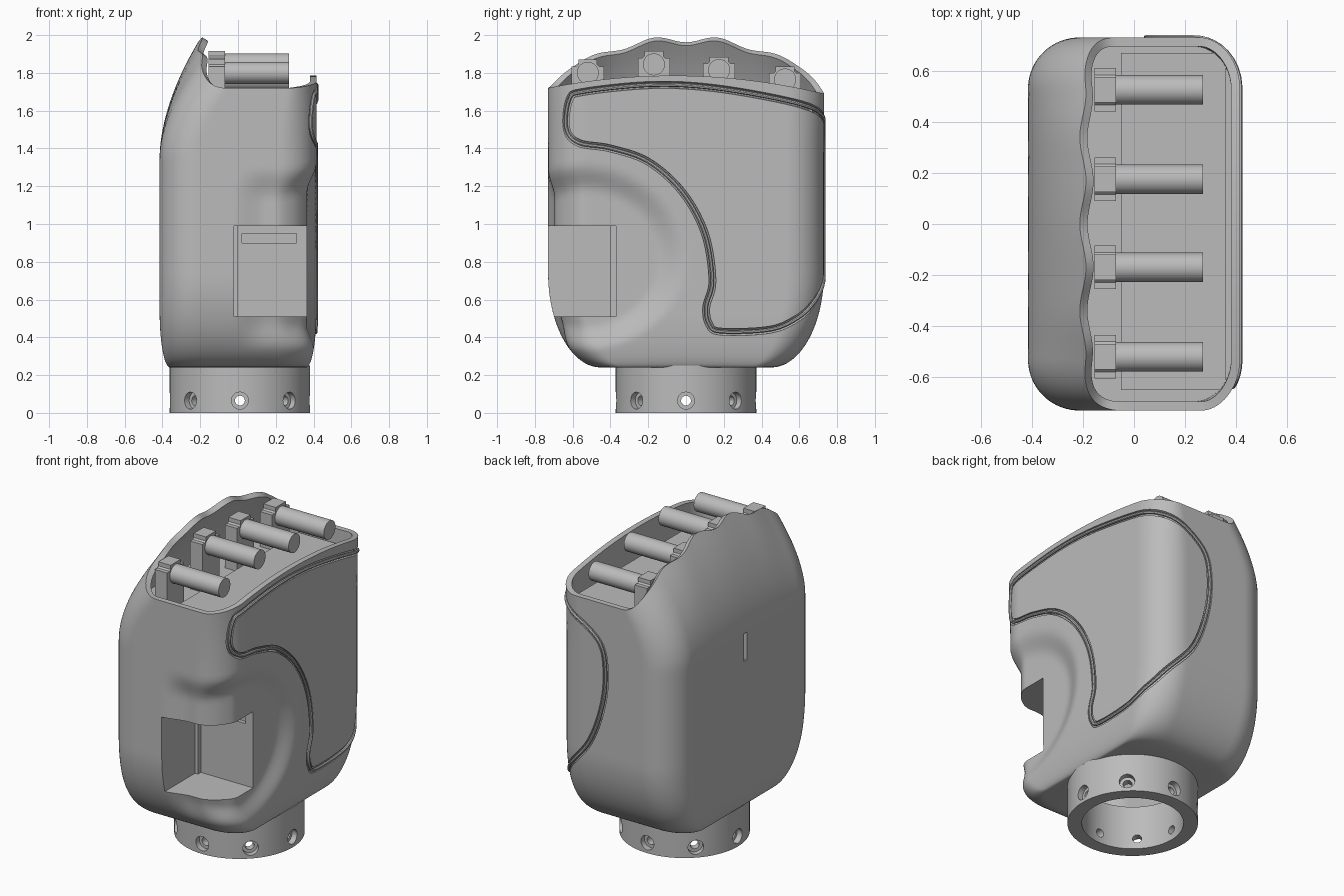
import bpy, bmesh, math
from mathutils import Vector, Matrix

cube = bpy.data.objects.get("Cube")
if cube:
    bpy.data.objects.remove(cube)

grey = bpy.data.materials.new("matte grey")
grey.use_nodes = True
grey.diffuse_color = (0.5, 0.5, 0.5, 1)
grey.node_tree.nodes["Principled BSDF"].inputs["Base Color"].default_value = (0.5, 0.5, 0.5, 1)

HX, HY, R, BASE = 0.415, 0.73, 0.2, 0.24
FLAT_X, FLAT_Y, ARC = HX - R, HY - R, R * math.pi / 2
PERIM = 4 * (FLAT_X + FLAT_Y + ARC)


# ---------- helpers ----------
def smooth(a, b, v):
    t = min(1, max(0, (v - a) / (b - a)))
    return t * t * (3 - 2 * t)


def make(name, bm):
    mesh = bpy.data.meshes.new(name)
    bm.to_mesh(mesh)
    bm.free()
    mesh.materials.append(grey)
    obj = bpy.data.objects.new(name, mesh)
    bpy.context.collection.objects.link(obj)
    return obj


def add_box(bm, lo, hi):
    lo, hi = Vector(lo), Vector(hi)
    mat = Matrix.Translation((lo + hi) / 2) @ Matrix.Diagonal((*(hi - lo), 1))
    return bmesh.ops.create_cube(bm, size=1, matrix=mat)["verts"]


def box(name, lo, hi):
    bm = bmesh.new()
    add_box(bm, lo, hi)
    return make(name, bm)


def add_rod(bm, a, b, r, n=32):
    a, b = Vector(a), Vector(b)
    mat = Matrix.Translation((a + b) / 2) @ (b - a).to_track_quat("Z", "Y").to_matrix().to_4x4()
    bmesh.ops.create_cone(bm, cap_ends=True, segments=n, radius1=r, radius2=r,
                          depth=(b - a).length, matrix=mat)


def rod(name, a, b, r, n=32):
    bm = bmesh.new()
    add_rod(bm, a, b, r, n)
    return make(name, bm)


def boolean(obj, cutter, op="DIFFERENCE"):
    mod = obj.modifiers.new("cut", "BOOLEAN")
    mod.operation, mod.object, mod.solver = op, cutter, "EXACT"
    cutter.hide_render = True
    bake(obj)


def bake(obj):
    bpy.context.view_layer.update()
    mesh = bpy.data.meshes.new_from_object(obj.evaluated_get(bpy.context.evaluated_depsgraph_get()))
    obj.modifiers.clear()
    obj.data = mesh


def shade(obj, angle=35):
    bpy.ops.object.select_all(action="DESELECT")
    obj.select_set(True)
    bpy.context.view_layer.objects.active = obj
    bpy.ops.object.shade_smooth_by_angle(angle=math.radians(angle))


# ---------- body surface ----------
def ring(s):
    """Point on a rounded rectangle, s measured from the middle of the palm side."""
    s %= PERIM
    x, y, d = HX, 0.0, Vector((0, 1))
    pos = Vector((x, y))
    for i, straight in enumerate((FLAT_Y, 2 * FLAT_X, 2 * FLAT_Y, 2 * FLAT_X, FLAT_Y)):
        if s <= straight:
            return pos + d * s
        s -= straight
        pos += d * straight
        inward = Vector((-d.y, d.x))
        a = min(s, ARC) / R
        if s <= ARC:
            return pos + d * R * math.sin(a) + inward * R * (1 - math.cos(a))
        s -= ARC
        pos += (d + inward) * R
        d = inward
    return pos


def back_top(y):
    k = max(0, 1 - (y / HY) ** 2)
    return 1.72 + 0.26 * k ** 0.75 + 0.018 * k * math.cos(2 * math.pi * (y - 0.17) / 0.34)


def rim(s):
    p = ring(s)
    palm = 1.785 - 0.08 * (p.y / HY) ** 2 - 0.015 * p.y / HY
    b = smooth(0.02, 0.27, (p.x + HX) / (2 * HX))
    return back_top(p.y) * (1 - b) + palm * b


def surface(s, z, inset=0.0):
    p = ring(s)
    low = lambda depth: math.sqrt(max(0, 1 - max(0, (BASE + depth - z) / depth) ** 2))
    fx = (p.x + HX) / (2 * HX)
    hx = 0.36 + 0.055 * low(0.3) - inset
    curl = min(1, max(0, (z - 1.35) / (back_top(p.y) - 1.35))) ** 1.8
    wave = 0.012 * math.cos(2 * math.pi * (p.y - 0.17) / 0.34)
    x0 = -hx + (0.215 + wave) * curl
    x = x0 + fx * (hx - x0)
    y = p.y / HY * (0.45 + 0.28 * low(0.5) - inset)
    # thumb hollow scooped from the front palm corner
    w = smooth(1, 0.7, math.hypot((y + 0.55) / 0.56, (z - 0.82) / 0.5))
    x, y = (x - 0.05 * w * smooth(0.1, 0.34, x),
            y + 0.035 * w * smooth(-0.03, 0.15, x) * smooth(-0.5, -0.65, y))
    return Vector((x, y, z))


def shell(name, top, inset=0.0, cols=220, rows=64, cap=False):
    bm = bmesh.new()
    grid = []
    for j in range(rows + 1):
        t = (j / rows) ** 1.5
        grid.append([bm.verts.new(surface(s, BASE + inset + (top(s) - BASE - inset) * t, inset))
                     for s in (PERIM * i / cols for i in range(cols))])
    for a, b in zip(grid, grid[1:]):
        for i in range(cols):
            k = (i + 1) % cols
            bm.faces.new((a[i], a[k], b[k], b[i]))
    bm.faces.new(grid[0][::-1])
    if cap:
        bm.faces.new(grid[-1])
    return make(name, bm)


cutters = []
body = shell("palm_shell", rim)
solid = body.modifiers.new("wall", "SOLIDIFY")
solid.thickness, solid.offset = 0.035, -1
bake(body)

# neck bore, thumb opening and rear slot
cutters.append(rod("bore_cutter", (0.01, 0, 0.1), (0.01, 0, 0.4), 0.29, 64))
cutters.append(box("thumb_cutter", (-0.02, -1, 0.51), (1, -0.37, 0.99)))
bm = bmesh.new()
for v in add_box(bm, (-0.6, -0.014, 1.17), (-0.3, 0.014, 1.37)):
    pass
bmesh.ops.bevel(bm, geom=[e for e in bm.edges if abs(e.verts[0].co.x - e.verts[1].co.x) > 0.1],
                offset=0.013, segments=4, affect="EDGES")
cutters.append(make("slot_cutter", bm))
for c in cutters:
    boolean(body, c)

# ---------- palm panel outline ----------
OUTLINE = [(-.62, 1.66), (-.54, 1.70), (-.2, 1.735), (.1, 1.725), (.45, 1.67), (.72, 1.6), (.92, 1.5),
           (1.0, 1.37), (1.0, 1.1), (.9, .8), (.72, .59), (.62, .5), (.48, .44), (.2, .43), (.13, .47),
           (.11, .56), (.14, .7), (.1, .95), (-.02, 1.17), (-.2, 1.33), (-.4, 1.4), (-.57, 1.43), (-.64, 1.51)]


def outline_path(steps=7):
    pts = [Vector(p) for p in OUTLINE]
    n = len(pts)
    for i in range(n):
        a, b, c, d = (pts[(i + k) % n] for k in (-1, 0, 1, 2))
        for j in range(steps):
            t = j / steps
            q = b + (c - a) * (t / 2) + (a * 2 - b * 5 + c * 4 - d) * (t * t / 2) \
                + (b * 3 - a - c * 3 + d) * (t ** 3 / 2)
            yield surface(q.x, q.y)


def tube(name, radius):
    curve = bpy.data.curves.new(name, "CURVE")
    curve.dimensions, curve.bevel_depth, curve.bevel_resolution = "3D", radius, 2
    path = list(outline_path())
    spline = curve.splines.new("POLY")
    spline.points.add(len(path) - 1)
    for sp, co in zip(spline.points, path):
        sp.co = (*co, 1)
    spline.use_cyclic_u = True
    temp = bpy.data.objects.new(name, curve)
    bpy.context.collection.objects.link(temp)
    bpy.context.view_layer.update()
    mesh = bpy.data.meshes.new_from_object(temp.evaluated_get(bpy.context.evaluated_depsgraph_get()))
    bpy.data.objects.remove(temp)
    mesh.materials.clear()
    mesh.materials.append(grey)
    obj = bpy.data.objects.new(name, mesh)
    bpy.context.collection.objects.link(obj)
    return obj


cutters.append(tube("groove_cutter", 0.02))
boolean(body, cutters[-1])
shade(body)
shade(tube("panel_bead", 0.01))

# ---------- thumb pocket lining ----------
lining = shell("thumb_pocket", lambda s: 1.3, inset=0.012, cols=160, rows=40, cap=True)
cutters.append(box("lining_bounds", (-0.06, -1, 0.47), (1, -0.33, 1.03)))
boolean(lining, cutters[-1], "INTERSECT")
boolean(lining, cutters[1])
cutters.append(box("ledge_cutter", (0.02, -0.47, 0.9), (0.31, -0.345, 0.95)))
boolean(lining, cutters[-1])
shade(lining)
box("pocket_corner_strip", (-0.03, -0.4, 0.505), (0.0, -0.36, 0.995))

# ---------- deck under the fingers ----------
bm = bmesh.new()
deck = bm.faces.new([bm.verts.new(surface(PERIM * i / 120, 1.55, 0.02)) for i in range(120)])
up = bmesh.ops.extrude_face_region(bm, geom=[deck])["geom"]
bmesh.ops.translate(bm, vec=(0, 0, 0.03), verts=[g for g in up if isinstance(g, bmesh.types.BMVert)])
bmesh.ops.recalc_face_normals(bm, faces=bm.faces)
make("deck", bm)
box("deck_plate", (-0.05, -0.65, 1.57), (0.36, 0.67, 1.61))

# ---------- finger lugs and pins ----------
for i, (y, z) in enumerate([(-0.52, 1.80), (-0.17, 1.845), (0.175, 1.815), (0.525, 1.765)], 1):
    bm = bmesh.new()
    add_box(bm, (-0.155, y - 0.085, 1.56), (-0.07, y + 0.085, z + 0.07))
    bmesh.ops.bevel(bm, geom=[e for e in bm.edges if all(v.co.z > 1.6 for v in e.verts)
                              and abs(e.verts[0].co.x - e.verts[1].co.x) > 0.01],
                    offset=0.035, segments=5, affect="EDGES")
    shade(make(f"finger_lug_{i}", bm))
    shade(rod(f"finger_pin_{i}", (-0.1, y, z), (0.27, y, z), 0.058, 40))

# ---------- neck ring with eight countersunk holes ----------
neck = rod("neck_ring", (0.01, 0, 0), (0.01, 0, 0.25), 0.372, 96)
cutters.append(rod("neck_cutter", (0.01, 0, -0.1), (0.01, 0, 0.4), 0.29, 64))
boolean(neck, cutters[-1])
for name, inner, radius in (("countersink_cutter", 0.335, 0.045), ("screw_hole_cutter", 0.2, 0.026)):
    bm = bmesh.new()
    for k in range(8):
        d = Vector((math.cos(k * math.pi / 4), math.sin(k * math.pi / 4), 0))
        c = Vector((0.01, 0, 0.065))
        add_rod(bm, c + d * inner, c + d * 0.45, radius, 24)
    cutters.append(make(name, bm))
    boolean(neck, cutters[-1])
shade(neck)

for c in cutters:
    bpy.data.objects.remove(c)
